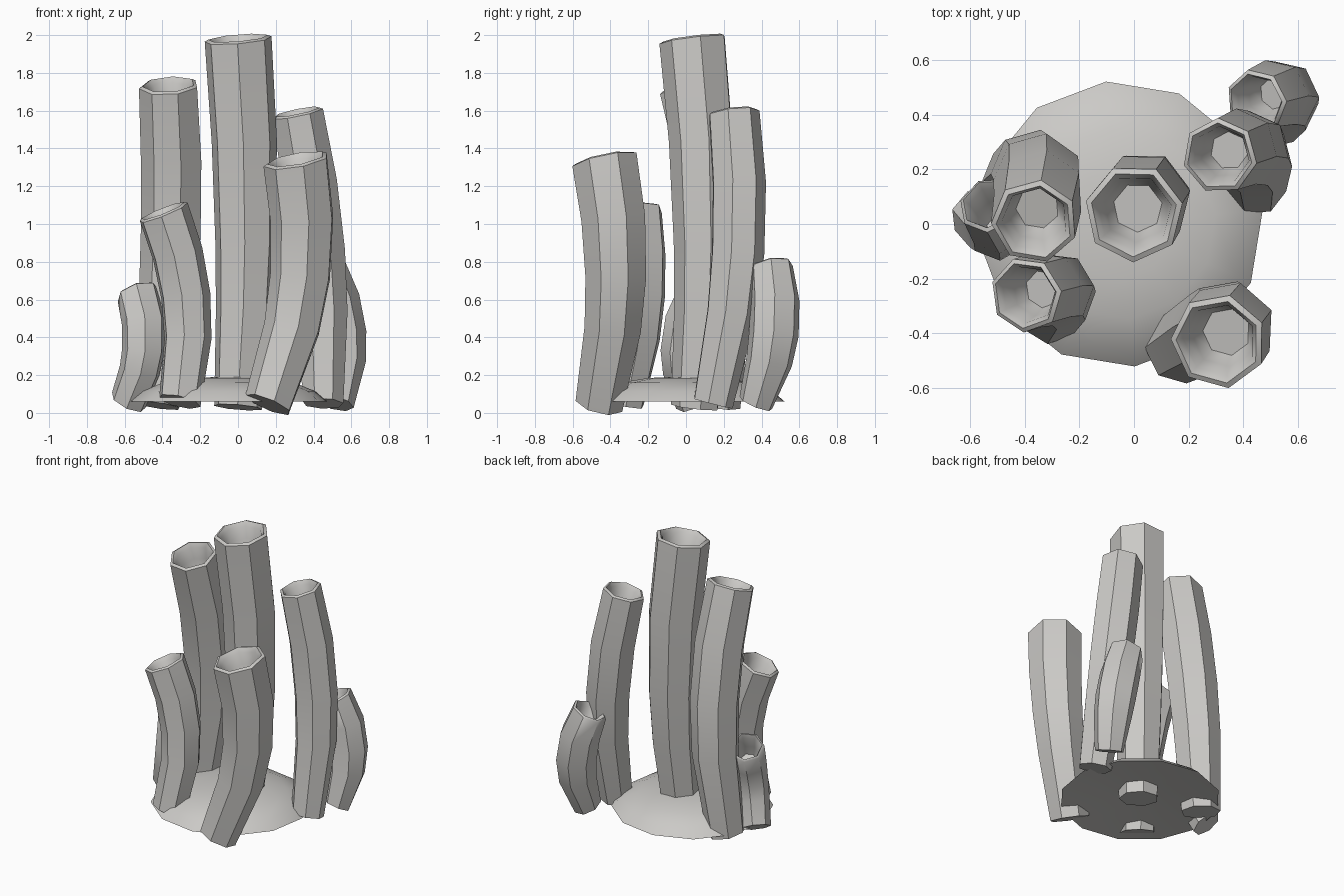
import bpy, bmesh, math
from mathutils import Vector

cube = bpy.data.objects.get("Cube")
if cube:
    bpy.data.objects.remove(cube, do_unlink=True)

grey = bpy.data.materials.new("pale warm grey")
grey.use_nodes = True
colour = (0.6, 0.59, 0.57, 1)
grey.diffuse_color = colour
grey.node_tree.nodes["Principled BSDF"].inputs["Base Color"].default_value = colour


def skin(name, rings, angle):
    """Bridge rings of points into a closed, smooth shaded solid."""
    bm = bmesh.new()
    loops = [[bm.verts.new(p) for p in ring] for ring in rings]
    n = len(loops[0])
    for a, b in zip(loops, loops[1:]):
        for i in range(n):
            j = (i + 1) % n
            bm.faces.new((a[i], a[j], b[j], b[i]))
    bm.faces.new(loops[0][::-1])
    bm.faces.new(loops[-1])
    bmesh.ops.recalc_face_normals(bm, faces=bm.faces)
    mesh = bpy.data.meshes.new(name)
    bm.to_mesh(mesh)
    bm.free()
    mesh.materials.append(grey)
    ob = bpy.data.objects.new(name, mesh)
    bpy.context.collection.objects.link(ob)
    bpy.ops.object.select_all(action='DESELECT')
    ob.select_set(True)
    bpy.context.view_layer.objects.active = ob
    bpy.ops.object.shade_smooth_by_angle(angle=math.radians(angle))
    return ob


def ring(centre, axis, radius, turn, sides=7):
    """Ring of points square to the axis."""
    u = Vector((0, 1, 0)).cross(axis).normalized()
    v = axis.cross(u)
    steps = [turn + math.tau * i / sides for i in range(sides)]
    return [centre + radius * (u * math.cos(a) + v * math.sin(a)) for a in steps]


def tube(name, low, mid, top, radii, turn=0.0):
    """Bent tube through three centres, with a hollow mouth."""
    low, mid, top = Vector(low), Vector(mid), Vector(top)
    split = (mid.z - low.z) / (top.z - low.z)

    def bend(a, b, c, t):
        return (a * ((t - split) * (t - 1) / split)
                + b * (t * (t - 1) / (split * (split - 1)))
                + c * (t * (t - split) / (1 - split)))

    def axis(t):
        e = 0.08
        return (bend(low, mid, top, t + e) - bend(low, mid, top, t - e)).normalized()

    rings = [ring(bend(low, mid, top, t), axis(t), bend(*radii, t), turn)
             for t in (0, split * 0.6, split, (1 + split) / 2, 1)]
    # Rounded lip, then the inner wall and floor
    r, end = radii[2], axis(1)
    for scale, depth in ((0.88, -0.01), (0.76, 0.02), (0.66, 0.1), (0.5, 0.17)):
        rings.append(ring(top - end * depth, end, r * scale, turn))
    return skin(name, rings, 50)


tube("tall_centre_tube", (0, 0.05, 0.03), (0.04, 0.1, 0.9), (0, 0.04, 1.975),
     (0.13, 0.165, 0.182), 0.2)
tube("tall_right_tube", (-0.43, 0.16, 0.04), (-0.35, 0.17, 0.95), (-0.365, 0.01, 1.73),
     (0.13, 0.165, 0.16), 0.5)
tube("middle_right_tube", (-0.31, -0.33, 0.06), (-0.28, -0.24, 0.62), (-0.395, -0.26, 1.06),
     (0.115, 0.135, 0.14), 0.1)
tube("small_right_tube", (-0.58, 0.04, 0.06), (-0.5, -0.02, 0.33), (-0.53, 0.07, 0.63),
     (0.1, 0.115, 0.115), 0.3)
tube("front_left_tube", (0.16, -0.46, 0.045), (0.335, -0.37, 0.72), (0.31, -0.43, 1.335),
     (0.13, 0.165, 0.178), 0.4)
tube("back_left_tube", (0.45, 0.14, 0.05), (0.425, 0.27, 0.85), (0.315, 0.25, 1.585),
     (0.11, 0.145, 0.14), 0.7)
tube("small_left_tube", (0.52, 0.37, 0.05), (0.545, 0.465, 0.42), (0.45, 0.45, 0.77),
     (0.095, 0.135, 0.12), 0.0)

# Low domed base with a shallow hollow underneath
up = Vector((0, 0, 1))
profile = ((0.2, 0.09), (0.525, 0.06), (0.46, 0.115), (0.35, 0.16), (0.2, 0.185), (0.06, 0.19))
skin("domed_base", [ring(Vector((-0.05, 0, z)), up, r, 0.1, 12) for r, z in profile], 50)
